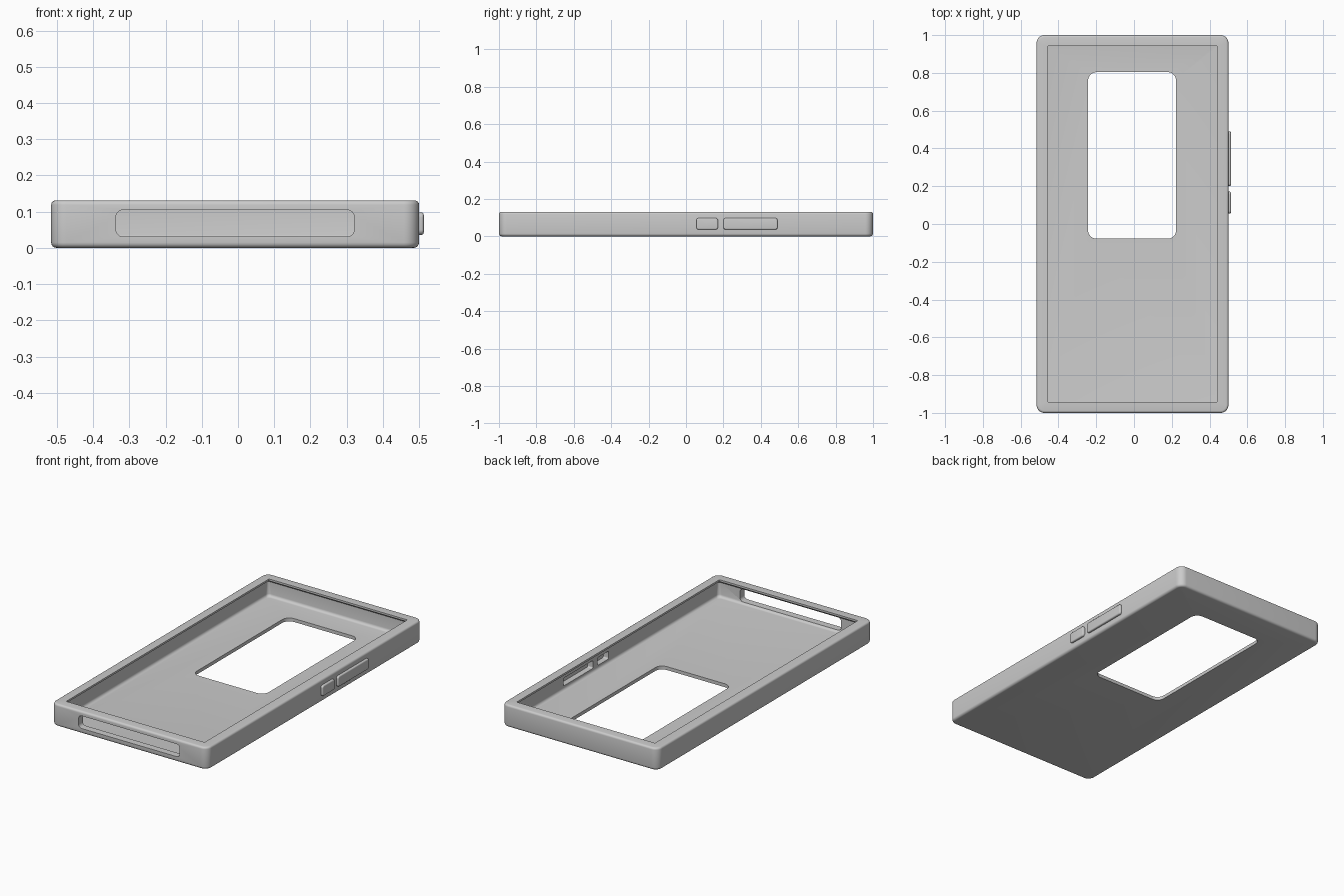
import bpy, bmesh
from math import sin, cos, pi

cube = bpy.data.objects.get("Cube")
if cube:
    bpy.data.objects.remove(cube, do_unlink=True)

grey = bpy.data.materials.new("matte grey")
grey.use_nodes = True
colour = (0.6, 0.6, 0.6, 1)
grey.diffuse_color = colour
grey.node_tree.nodes["Principled BSDF"].inputs["Base Color"].default_value = colour

CX = -0.008            # centre of the case body
HX, HY, H = 0.508, 1.0, 0.131


def rounded_rect(cu, cv, hu, hv, r, steps=8):
    """Outline of a rounded rectangle in its own plane."""
    pts = []
    for q, (su, sv) in enumerate([(1, 1), (-1, 1), (-1, -1), (1, -1)]):
        for i in range(steps + 1):
            a = (q + i / steps) * pi / 2
            pts.append((cu + su * (hu - r) + r * cos(a), cv + sv * (hv - r) + r * sin(a)))
    return pts


def loft(name, rings, axis="z"):
    """Skin rounded rectangles (cu, cv, hu, hv, r, w) stacked along an axis."""
    place = {"z": lambda u, v, w: (u, v, w),
             "y": lambda u, v, w: (u, w, v),
             "x": lambda u, v, w: (w, u, v)}[axis]
    bm = bmesh.new()
    loops = [[bm.verts.new(place(u, v, ring[5])) for u, v in rounded_rect(*ring[:5])]
             for ring in rings]
    for a, b in zip(loops, loops[1:]):
        for i in range(len(a)):
            j = (i + 1) % len(a)
            bm.faces.new((a[i], a[j], b[j], b[i]))
    bm.faces.new(loops[0])
    bm.faces.new(loops[-1])
    bmesh.ops.recalc_face_normals(bm, faces=bm.faces)
    mesh = bpy.data.meshes.new(name)
    bm.to_mesh(mesh)
    bm.free()
    mesh.materials.append(grey)
    ob = bpy.data.objects.new(name, mesh)
    bpy.context.collection.objects.link(ob)
    return ob


def activate(ob):
    bpy.ops.object.select_all(action="DESELECT")
    ob.select_set(True)
    bpy.context.view_layer.objects.active = ob


def cut(ob, cutter):
    cutter.hide_render = True
    mod = ob.modifiers.new("cut", "BOOLEAN")
    mod.operation = "DIFFERENCE"
    mod.solver = "EXACT"
    mod.object = cutter
    activate(ob)
    bpy.ops.object.modifier_apply(modifier=mod.name)
    bpy.data.objects.remove(cutter, do_unlink=True)


# Tray: up the outside, over the lip, down the undercut wall to the floor
def ring(inset, r, z):
    return (CX, 0, HX - inset, HY - inset, r, z)


ARC = [i / 4 * pi / 2 for i in range(5)]
rings = []
for a in ARC:                                   # rounded bottom edge
    inset = 0.015 * (1 - sin(a))
    rings.append(ring(inset, 0.042 - inset, 0.015 * (1 - cos(a))))
for a in ARC:                                   # rounded top edge
    inset = 0.012 * (1 - cos(a))
    rings.append(ring(inset, 0.042 - inset, H - 0.012 * (1 - sin(a))))
rings += [ring(0.058, 0.004, H), ring(0.058, 0.004, 0.12), ring(0.04, 0.012, 0.106)]
for a in ARC:                                   # fillet into the floor
    rings.append(ring(0.04 + 0.016 * (1 - cos(a)), 0.02, 0.036 - 0.016 * sin(a)))
case = loft("case_body", rings)

# Camera window and charging-port slot
cut(case, loft("window_cutter", [(-0.01, 0.363, 0.233, 0.441, 0.045, w) for w in (-0.1, 0.08)]))
cut(case, loft("slot_cutter", [(-0.008, 0.068, 0.329, 0.037, 0.02, w) for w in (-1.1, -0.9)], "y"))

# Side buttons, each with a pocket on the inside of the wall
parts = [case]
for name, y, half in (("small_button", 0.113, 0.058), ("long_button", 0.345, 0.145)):
    z, hz = 0.067, 0.031
    cut(case, loft(name + "_cutter",
                   [(y, z, half - 0.008, hz - 0.008, 0.008, w) for w in (0.4, 0.496)], "x"))
    profile = [(y, z, half, hz, 0.014, 0.494)]
    for a in ARC:
        d = 0.007 * (1 - cos(a))
        profile.append((y, z, half - d, hz - d, 0.014 - d, 0.506 + 0.007 * sin(a)))
    parts.append(loft(name, profile, "x"))

for ob in parts:
    activate(ob)
    bpy.ops.object.shade_smooth_by_angle(angle=0.55)
